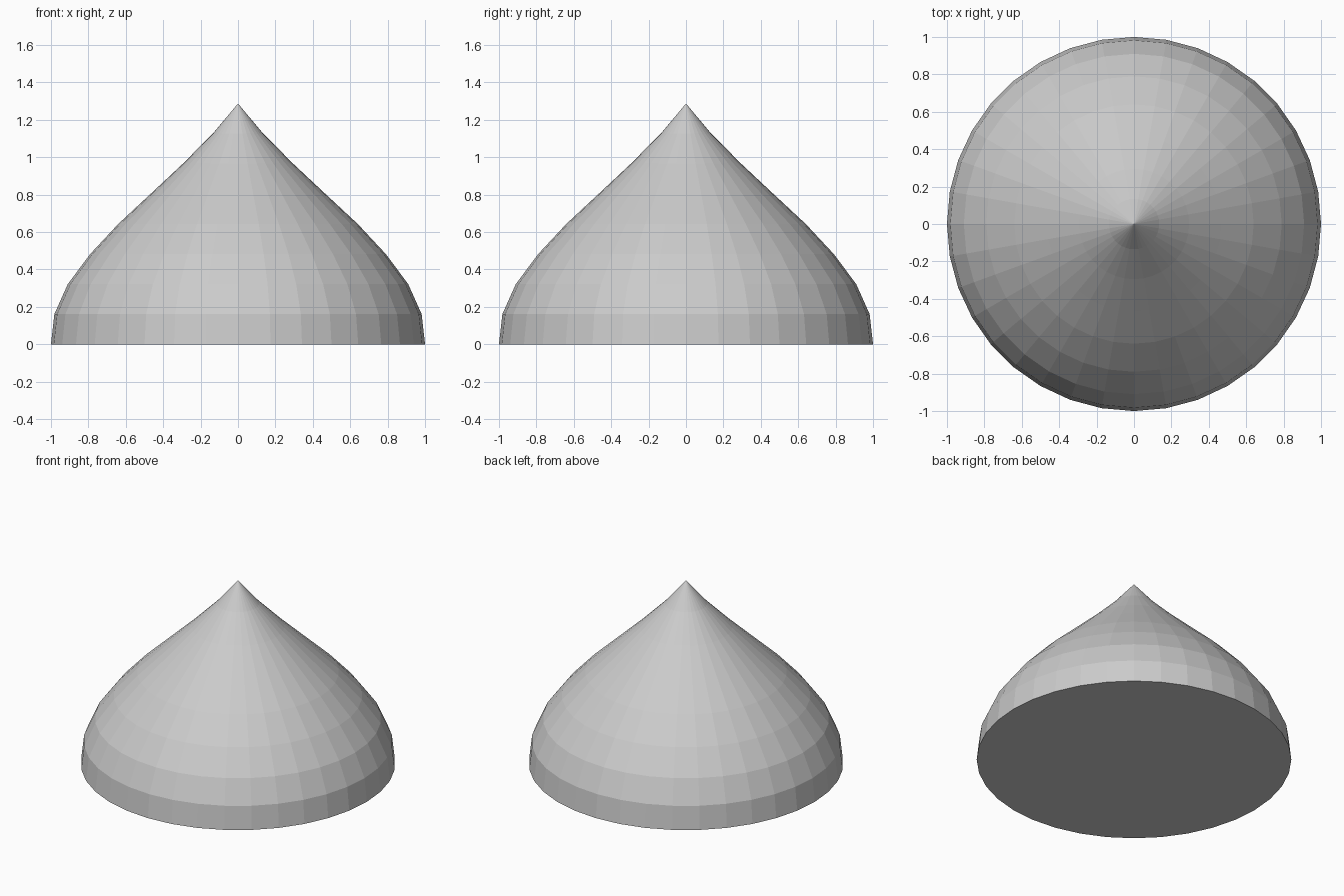
import bpy, bmesh
from math import cos, sin, tau

if "Cube" in bpy.data.objects:
    bpy.data.objects.remove(bpy.data.objects["Cube"])

SIDES = 36
HEIGHT = 1.287
# ring radii from the base upward, at equal height steps; the apex closes the top
RADII = [1.0, 0.982, 0.91, 0.79, 0.64, 0.467, 0.295, 0.135]

bm = bmesh.new()
step = HEIGHT / len(RADII)
rings = [[bm.verts.new((r * cos(tau * i / SIDES), r * sin(tau * i / SIDES), k * step))
          for i in range(SIDES)] for k, r in enumerate(RADII)]
apex = bm.verts.new((0, 0, HEIGHT))

# flat base
bm.faces.new(rings[0][::-1])
# curved wall and pointed tip
for i in range(SIDES):
    j = (i + 1) % SIDES
    for lo, hi in zip(rings, rings[1:]):
        bm.faces.new((lo[i], lo[j], hi[j], hi[i]))
    bm.faces.new((rings[-1][i], rings[-1][j], apex))

mesh = bpy.data.meshes.new("pointed_dome")
bm.to_mesh(mesh)
bm.free()
bpy.context.collection.objects.link(bpy.data.objects.new("pointed_dome", mesh))
